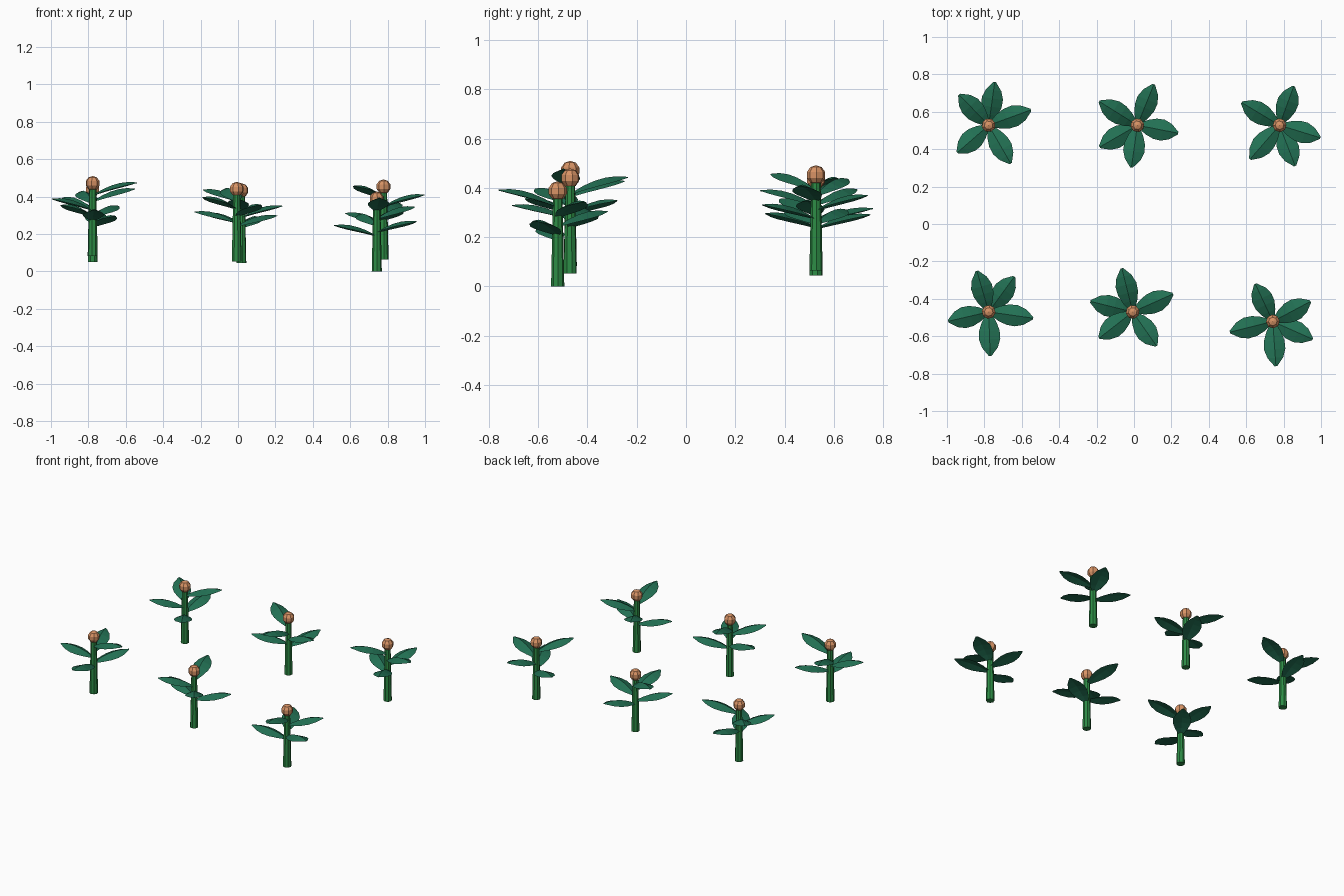
import bpy, bmesh, math
from mathutils import Matrix, Vector

if "Cube" in bpy.data.objects:
    bpy.data.objects.remove(bpy.data.objects["Cube"])

def material(name, rgb):
    m = bpy.data.materials.new(name)
    m.diffuse_color = (*rgb, 1)
    m.use_nodes = True
    m.node_tree.nodes["Principled BSDF"].inputs["Base Color"].default_value = m.diffuse_color
    return m

STEM = material("stem green", (0.026, 0.26, 0.06))
LEAF = material("leaf green", (0.016, 0.162, 0.087))
BUD = material("bud orange", (0.68, 0.29, 0.13))

def finish(bm, name, mat):
    bmesh.ops.recalc_face_normals(bm, faces=bm.faces)
    me = bpy.data.meshes.new(name)
    bm.to_mesh(me)
    bm.free()
    me.materials.append(mat)
    return me

# tapered stem
bm = bmesh.new()
bmesh.ops.create_cone(bm, cap_ends=True, segments=8, radius1=0.027, radius2=0.019,
                      depth=0.37, matrix=Matrix.Translation((0, 0, 0.185)))
stem = finish(bm, "stem", STEM)

# faceted bud
bm = bmesh.new()
bmesh.ops.create_uvsphere(bm, u_segments=8, v_segments=5, radius=0.039,
                          matrix=Matrix.Translation((0, 0, 0.388)))
bud = finish(bm, "bud", BUD)

# leaves: ridged blades arching outwards; (angle, root height, tip height, reach)
LEAVES = [(280, 0.195, 0.247, 0.236), (62, 0.215, 0.267, 0.233), (201, 0.25, 0.305, 0.222),
          (114, 0.288, 0.345, 0.228), (0, 0.33, 0.392, 0.24)]
# (position along the leaf, half width)
OUTLINE = [(0, 0.016), (0.2, 0.040), (0.4, 0.055), (0.6, 0.057), (0.8, 0.042), (1, 0.007)]

def leaf_blade(bm, angle, z0, z1, reach):
    rot = Matrix.Rotation(math.radians(angle), 4, 'Z')
    rings = []
    for t, w in OUTLINE:
        x = 0.012 + (reach - 0.012) * t
        z = z0 + (z1 - z0) * (1 - (1 - t) ** 2)
        section = [(x, w, z - 0.28 * w), (x, 0, z + 0.14 * w),
                   (x, -w, z - 0.28 * w), (x, 0, z - 0.04 * w - 0.003)]
        rings.append([bm.verts.new(rot @ Vector(p)) for p in section])
    for a, b in zip(rings, rings[1:]):
        for i in range(4):
            j = (i + 1) % 4
            bm.faces.new((a[i], a[j], b[j], b[i]))
    bm.faces.new(rings[0])
    bm.faces.new(rings[-1])

bm = bmesh.new()
for spec in LEAVES:
    leaf_blade(bm, *spec)
leaves = finish(bm, "leaves", LEAF)

# six plants: x, y, base height, turn
PLANTS = [(-0.777, 0.528, 0.05, 20), (0.018, 0.528, 0.045, 148), (0.778, 0.528, 0.065, 229),
          (-0.777, -0.47, 0.083, -8), (-0.007, -0.47, 0.052, 104), (0.742, -0.521, 0, -86)]
for n, (x, y, z, turn) in enumerate(PLANTS, 1):
    for me in (stem, leaves, bud):
        ob = bpy.data.objects.new(f"{me.name}_{n}", me)
        ob.location = (x, y, z)
        ob.rotation_euler.z = math.radians(turn)
        bpy.context.collection.objects.link(ob)
